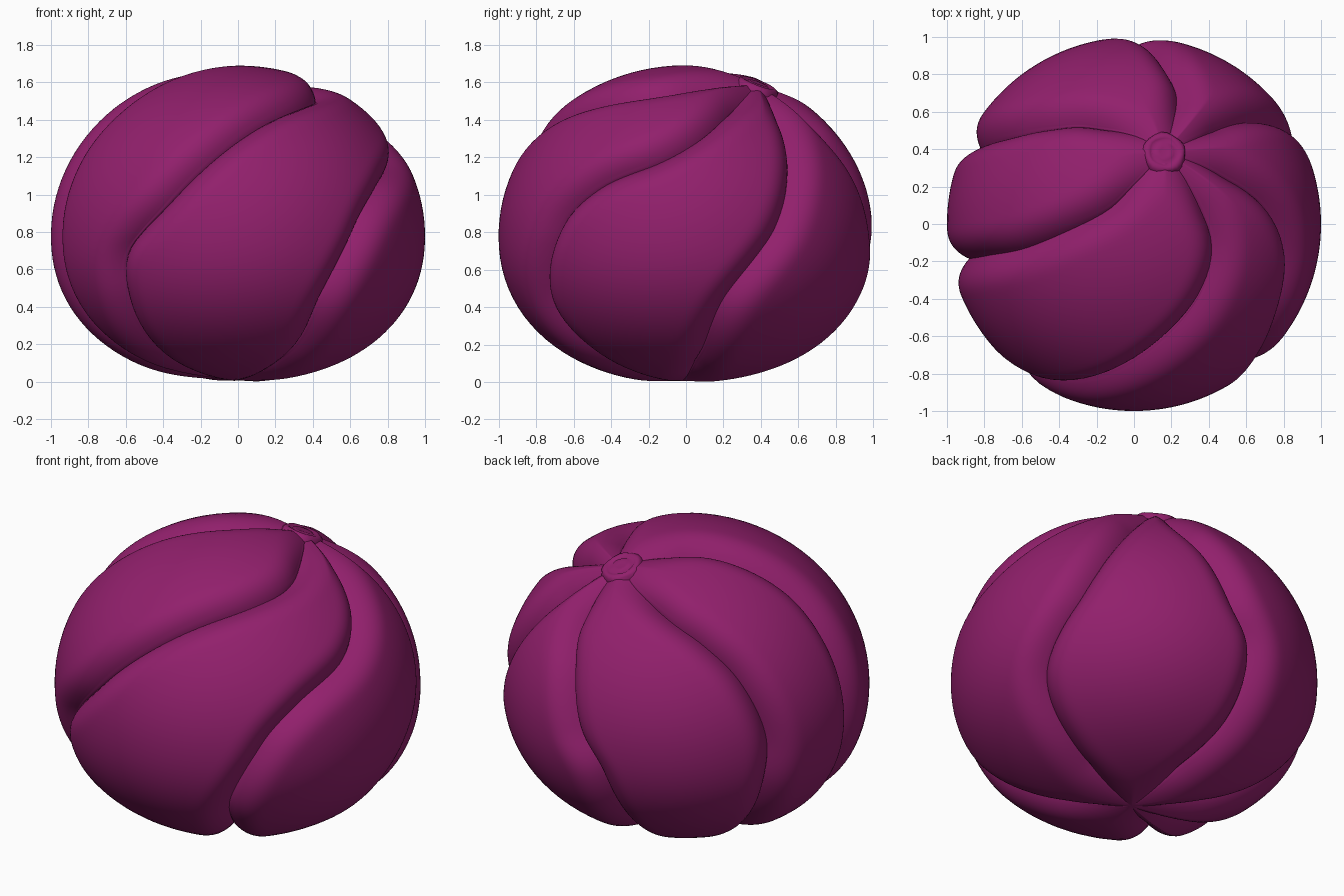
import bpy, bmesh, math
from mathutils import Vector, kdtree

if "Cube" in bpy.data.objects:
    bpy.data.objects.remove(bpy.data.objects["Cube"])

MID, UP, DOWN = 0.78, 0.91, 0.79
TOP, BOTTOM = (0.165, 0.39, 1.6), (0.0, -0.02, 0.0)
ROWS, COLS = 64, 48

# seams running from the top scar to the base, anticlockwise from the left
SEAMS = [
    [(0.0, 0.51, 1.58), (-.3, .59, 1.5), (-.55, .58, 1.4), (-.79, .53, 1.2), (-.88, .43, .83), (-.85, .41, .5), (-.5, .22, .13)],
    [(0.0, .22, 1.65), (-.2, .05, 1.65), (-.6, -.13, 1.48), (-.88, -.19, 1.2), (-.95, -.2, .8), (-.85, -.18, .4), (-.45, -.12, .1)],
    [(.3, .22, 1.6), (.44, -.1, 1.55), (.38, -.4, 1.52), (.1, -.72, 1.4), (-.37, -.86, .98), (-.62, -.74, .7), (-.65, -.66, .42), (-.4, -.35, .13)],
    [(.5, .3, 1.55), (.77, .1, 1.36), (.85, -.15, 1.2), (.79, -.5, 1.05), (.68, -.73, .82), (.48, -.76, .45), (.32, -.5, .15)],
    [(.35, .5, 1.55), (.6, .62, 1.35), (.74, .62, 1.12), (.83, .53, .85), (.86, .22, .42), (.5, .08, .13)],
    [(.23, .6, 1.5), (.26, .78, 1.35), (.19, .93, 1.15), (.08, .98, .85), (-.07, .95, .6), (-.1, .72, .27), (-.03, .35, .1)],
]

skin = bpy.data.materials.new("plum_skin")
skin.diffuse_color = (0.285, 0.014, 0.15, 1)
skin.use_nodes = True
skin.node_tree.nodes["Principled BSDF"].inputs["Base Color"].default_value = skin.diffuse_color


def to_unit(p):
    z = p[2] - MID
    return Vector((p[0], p[1], z / (UP if z > 0 else DOWN))).normalized()


def to_body(d, sink=0.0):
    # slightly fuller lower half
    n = 2.0 if d.z > 0 else 2.15
    rho = math.hypot(d.x, d.y)
    k = (rho ** n + abs(d.z) ** n) ** (-1 / n) * (1 - sink)
    return Vector((d.x * k, d.y * k, MID + d.z * k * (UP if d.z > 0 else DOWN)))


def smooth_path(points, count):
    pts = [to_unit(p) for p in [TOP] + points + [BOTTOM]]
    pts = [pts[0] * 2 - pts[1]] + pts + [pts[-1] * 2 - pts[-2]]
    fine = []
    for a, b, c, d in zip(pts, pts[1:], pts[2:], pts[3:]):
        for i in range(40):
            t = i / 40
            q = (b * 2 + (c - a) * t + (a * 2 - b * 5 + c * 4 - d) * t * t
                 + (b * 3 - a - c * 3 + d) * t ** 3) / 2
            fine.append(q.normalized())
    fine.append(pts[-2])
    run = [0.0]
    for a, b in zip(fine, fine[1:]):
        run.append(run[-1] + (b - a).length)
    out, j = [], 0
    for i in range(count + 1):
        s = run[-1] * i / count
        while j < len(fine) - 2 and run[j + 1] < s:
            j += 1
        f = (s - run[j]) / max(run[j + 1] - run[j], 1e-9)
        out.append(fine[j].lerp(fine[j + 1], min(f, 1)).normalized())
    return out


def finish(bm, name):
    me = bpy.data.meshes.new(name)
    bm.to_mesh(me)
    bm.free()
    ob = bpy.data.objects.new(name, me)
    bpy.context.collection.objects.link(ob)
    me.materials.append(skin)
    for p in me.polygons:
        p.use_smooth = True
    return ob


paths = [smooth_path(s, ROWS) for s in SEAMS]
dense = [p for s in SEAMS for p in smooth_path(s, 320)]
tree = kdtree.KDTree(len(dense))
for i, p in enumerate(dense):
    tree.insert(p, i)
tree.balance()
top_dir, base_dir = to_unit(TOP), to_unit(BOTTOM)


def sink_at(d):
    t = min(tree.find(d)[2] / 0.19, 1)
    near = min((d - top_dir).length, (d - base_dir).length)
    return 0.1 * (1 - t) ** 2.4 * min(1, 0.2 + near / 0.5)


# swollen segments between neighbouring seams
for k in range(6):
    left, right = paths[k], paths[(k + 1) % 6]
    bm = bmesh.new()
    grid = []
    for a, b in zip(left, right):
        row = []
        for c in range(COLS + 1):
            u = (1 - math.cos(math.pi * c / COLS)) / 2
            ang = a.angle(b, 0)
            if ang < 1e-4:
                d = a.copy()
            else:
                d = (a * math.sin((1 - u) * ang) + b * math.sin(u * ang)) / math.sin(ang)
            d.normalize()
            row.append(bm.verts.new(to_body(d, sink_at(d))))
        grid.append(row)
    for r in range(ROWS):
        for c in range(COLS):
            bm.faces.new((grid[r][c], grid[r + 1][c], grid[r + 1][c + 1], grid[r][c + 1]))
    bmesh.ops.remove_doubles(bm, verts=bm.verts, dist=1e-5)
    finish(bm, f"segment_{k + 1}")


# small puckered scar at the top: rounded rim with a dimpled middle
bm = bmesh.new()
profile = [(0.12, -0.035), (0.112, -0.008), (0.095, 0.004), (0.078, 0.0), (0.066, -0.008), (0.05, 0.004), (0.025, 0.0)]
rings = []
for i, (r, h) in enumerate(profile):
    ring = []
    for j in range(24):
        a = math.tau * j / 24
        rr = r * (1 + 0.04 * math.sin(5 * a + i))
        ring.append(bm.verts.new((rr * math.cos(a), rr * math.sin(a), h)))
    rings.append(ring)
for lo, hi in zip(rings, rings[1:]):
    for j in range(24):
        n = (j + 1) % 24
        bm.faces.new((lo[j], lo[n], hi[n], hi[j]))
bm.faces.new(rings[-1])
scar = finish(bm, "top_scar")
scar.location = to_body(top_dir, 0.014)
scar.rotation_euler = Vector((0.16, 0.38, 1.0)).to_track_quat('Z', 'Y').to_euler()
